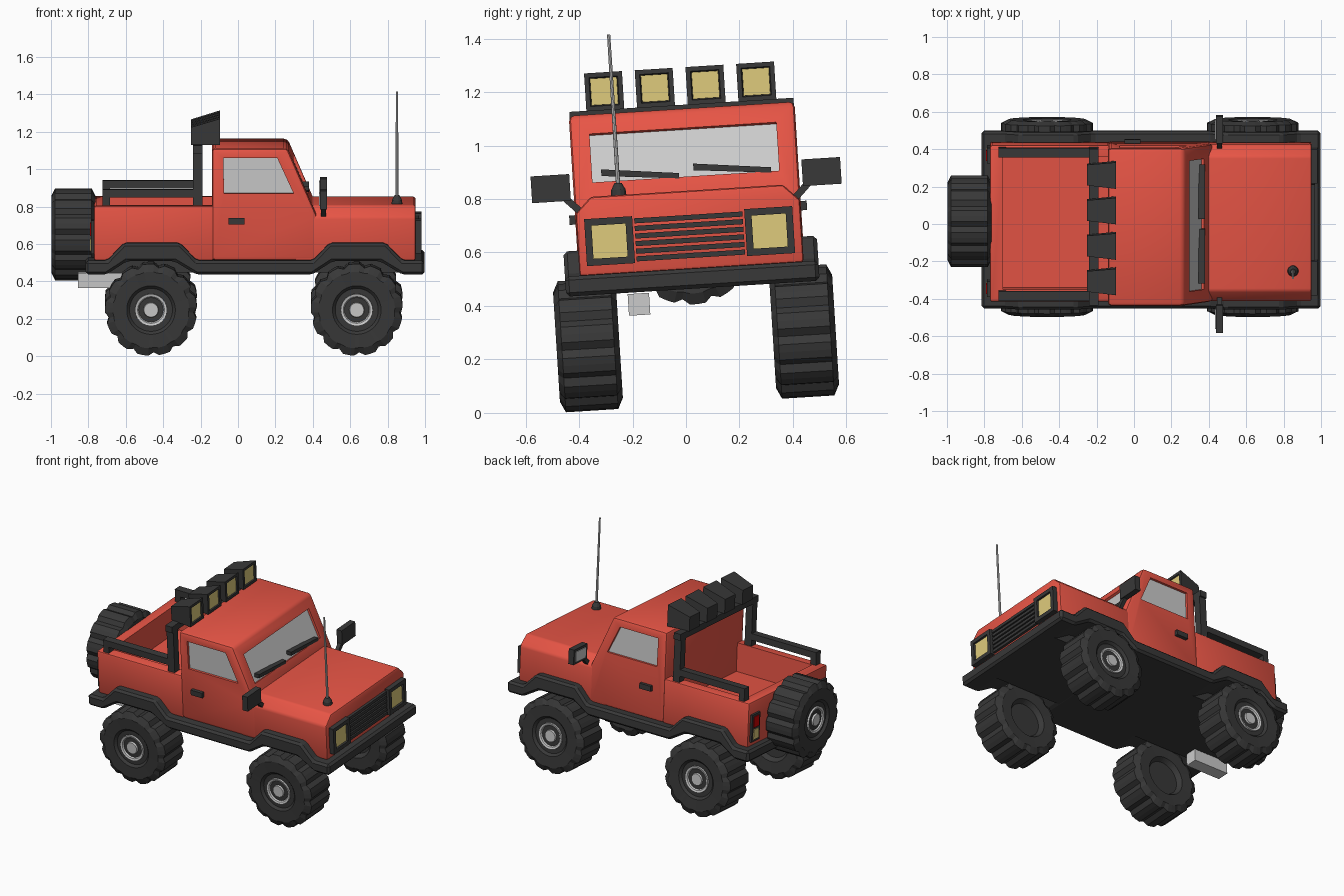
import bpy, bmesh
from math import sin, cos, pi, radians
from mathutils import Matrix, Vector

if "Cube" in bpy.data.objects:
    bpy.data.objects.remove(bpy.data.objects["Cube"])

# The whole truck leans sideways; every part is modelled level and shares this transform
LEAN = Matrix.Rotation(radians(3.6), 4, 'X') @ Matrix.Translation((0, 0.055, 0.029))


def material(name, rgb):
    m = bpy.data.materials.new(name)
    m.diffuse_color = (*rgb, 1)
    m.use_nodes = True
    m.node_tree.nodes["Principled BSDF"].inputs["Base Color"].default_value = m.diffuse_color
    return m


RED = material("red_paint", (0.8, 0.09, 0.06))
DARK = material("dark_plastic", (0.04, 0.04, 0.04))
LAMP = material("lamp_yellow", (0.74, 0.6, 0.2))
TAIL = material("tail_red", (0.6, 0.0, 0.0))


def finish(name, bm, mat=None, bevel=0, mirror=False, segments=2):
    bmesh.ops.recalc_face_normals(bm, faces=bm.faces)
    me = bpy.data.meshes.new(name)
    bm.to_mesh(me)
    bm.free()
    if mat:
        me.materials.append(mat)
    ob = bpy.data.objects.new(name, me)
    bpy.context.collection.objects.link(ob)
    ob.matrix_world = LEAN
    if bevel:
        b = ob.modifiers.new("bevel", 'BEVEL')
        b.width, b.segments, b.limit_method = bevel, segments, 'ANGLE'
    if mirror:
        ob.modifiers.new("mirror", 'MIRROR').use_axis = (False, True, False)
    return ob


def prism(name, pts, axis, lo, hi, mat=None, **kw):
    """Extrude an outline: (x, z) along y, or (y, z) along x."""
    bm = bmesh.new()
    ends = [[bm.verts.new((a, t, b) if axis == 'y' else (t, a, b)) for a, b in pts] for t in (lo, hi)]
    for e in ends:
        bm.faces.new(e)
    n = len(pts)
    for i in range(n):
        j = (i + 1) % n
        bm.faces.new((ends[0][i], ends[0][j], ends[1][j], ends[1][i]))
    return finish(name, bm, mat, **kw)


def box(name, x0, x1, y0, y1, z0, z1, mat=None, **kw):
    return prism(name, [(x0, z0), (x1, z0), (x1, z1), (x0, z1)], 'y', y0, y1, mat, **kw)


def bar(name, a, b, w, mat):
    """Square bar between two points."""
    a, b = Vector(a), Vector(b)
    bm = bmesh.new()
    q = (b - a).to_track_quat('Z', 'X').to_matrix().to_4x4()
    bmesh.ops.create_cube(bm, size=1, matrix=Matrix.Translation((a + b) / 2) @ q
                          @ Matrix.Diagonal((w, w, (b - a).length, 1)))
    return bm, mat


def lathe(name, profile, n, centre, axis, mat=None, lug=4, **kw):
    """Spin (offset, radius, groove depth) points round an axis vector."""
    axis = Vector(axis)
    u = axis.orthogonal().normalized()
    v = axis.cross(u)
    bm = bmesh.new()
    rings = []
    for t, r, groove in profile:
        ring = []
        for j in range(n):
            rr = r - (groove if j % lug == lug - 1 else 0)
            a = 2 * pi * j / n
            ring.append(bm.verts.new(Vector(centre) + axis * t + (u * cos(a) + v * sin(a)) * rr))
        rings.append(ring)
    for p, q in zip(rings, rings[1:]):
        for j in range(n):
            bm.faces.new((p[j], p[(j + 1) % n], q[(j + 1) % n], q[j]))
    bm.faces.new(rings[0])
    bm.faces.new(rings[-1])
    return finish(name, bm, mat, **kw)


def cut(ob, cutters):
    """Subtract the cutters, apply everything and smooth the small bevels."""
    for c in cutters:
        c.hide_render = True
        m = ob.modifiers.new("cut", 'BOOLEAN')
        m.object, m.operation, m.solver = c, 'DIFFERENCE', 'EXACT'
    bpy.context.view_layer.update()
    me = bpy.data.meshes.new_from_object(ob.evaluated_get(bpy.context.evaluated_depsgraph_get()))
    ob.modifiers.clear()
    ob.data = me
    me.shade_smooth()
    me.set_sharp_from_angle(angle=radians(35))
    for c in cutters:
        bpy.data.objects.remove(c)


# Cab with recessed windows
cab = prism("cab", [(-0.14, 0.506), (-0.14, 1.107), (0.265, 1.107), (0.42, 0.75), (0.42, 0.506)],
            'y', -0.423, 0.423, RED, bevel=0.02)
window = [(-0.078, 1.055), (0.21, 1.055), (0.297, 0.866), (-0.075, 0.866)]


def screen(d0, d1):
    n = (0.917, 0.398)
    low, high = (0.375, 0.853), (0.296, 1.035)
    return [(p[0] + n[0] * d, p[1] + n[1] * d) for p, d in ((low, d0), (low, d1), (high, d1), (high, d0))]


cut(cab, [prism("window_cutter", window, 'y', 0.405, 0.5, mirror=True),
          prism("screen_cutter", screen(-0.02, 0.06), 'y', -0.35, 0.35)])
prism("side_window", window, 'y', 0.395, 0.408, mirror=True)
prism("windscreen", screen(-0.03, -0.016), 'y', -0.35, 0.35)
for i, y in enumerate((-0.315, 0.03)):
    prism("wiper_%d" % i, [(y, 0.9), (y, 0.875), (y + 0.29, 0.848), (y + 0.29, 0.868)], 'x', 0.345, 0.38, DARK)

# Bonnet
half = [(0.42, 0.506), (0.42, 0.74), (0.36, 0.8)]
hood = prism("hood", half + [(-y, z) for y, z in reversed(half)], 'x', 0.3, 0.95, RED, bevel=0.012)
cut(hood, [])

# Load bed
bed = box("load_bed", -0.77, -0.13, -0.42, 0.42, 0.506, 0.8, RED, bevel=0.012)
cut(bed, [box("bed_cutter", -0.7, -0.1, -0.355, 0.355, 0.61, 1)])

# Bumper and wheel arch band, with the flat belly between the wheels
arch_x = (-0.465, 0.635)
low, top = [(-0.815, 0.433)], [(-0.815, 0.508)]
for c in arch_x:
    low += [(c - 0.24, 0.433), (c - 0.13, 0.505), (c + 0.125, 0.505), (c + 0.245, 0.433)]
    top += [(c - 0.235, 0.508), (c - 0.145, 0.602), (c + 0.155, 0.602), (c + 0.245, 0.508)]
low.append((0.998, 0.433))
top.append((0.998, 0.508))
prism("bumper_band", low + top[::-1], 'y', -0.475, 0.475, DARK, bevel=0.014, segments=1)
box("belly", -0.8, 0.98, -0.28, 0.28, 0.434, 0.504, DARK)

# Wheels and spare
tyre = [(-0.085, 0.11, 0), (-0.115, 0.13, 0), (-0.118, 0.205, 0.004), (-0.098, 0.246, 0.018),
        (0.098, 0.246, 0.018), (0.118, 0.205, 0.004), (0.115, 0.13, 0), (0.1, 0.115, 0)]
rim = [(0.06, 0.088, 0), (0.112, 0.086, 0), (0.108, 0.072, 0), (0.094, 0.062, 0),
       (0.094, 0.042, 0), (0.112, 0.038, 0)]
spots = [("front_wheel", (0.635, 0.405, 0.247), (0, 1, 0), True),
         ("rear_wheel", (-0.465, 0.405, 0.247), (0, 1, 0), True),
         ("spare_wheel", (-0.88, 0, 0.62), (-1, 0, 0), False)]
for name, centre, axis, mirror in spots:
    lathe(name + "_tyre", tyre, 52, centre, axis, DARK, mirror=mirror)
    lathe(name + "_rim", rim, 24, centre, axis, lug=99, mirror=mirror)

# Bed rails and roll bar
box("bed_rail", -0.725, -0.2, 0.36, 0.41, 0.842, 0.885, DARK, mirror=True)
box("rail_post", -0.725, -0.685, 0.36, 0.41, 0.79, 0.86, DARK, mirror=True)
box("roll_bar_post", -0.24, -0.19, 0.36, 0.41, 0.79, 1.1, DARK, mirror=True)
box("roll_bar_top", -0.24, -0.19, -0.42, 0.42, 1.08, 1.122, DARK)


# Roof lamps: boxes flaring forward round an inset lens
def roof_lamp(i, y):
    bm = bmesh.new()
    rings = []
    for x, h, z0, z1 in ((-0.25, 0.055, 1.12, 1.215), (-0.095, 0.071, 1.12, 1.262),
                         (-0.095, 0.054, 1.137, 1.245), (-0.11, 0.05, 1.141, 1.241)):
        rings.append([bm.verts.new((x, y + a * h, z)) for a, z in ((-1, z0), (1, z0), (1, z1), (-1, z1))])
    for p, q in zip(rings, rings[1:]):
        for j in range(4):
            bm.faces.new((p[j], p[(j + 1) % 4], q[(j + 1) % 4], q[j]))
    bm.faces.new(rings[0])
    bm.faces.new(rings[-1])
    finish("roof_lamp_%d" % i, bm, DARK)
    box("roof_lamp_lens_%d" % i, -0.115, -0.102, y - 0.05, y + 0.05, 1.141, 1.241, LAMP)


for i in range(4):
    roof_lamp(i, -0.285 + 0.19 * i)

# Headlights and grille
for z in (0.542, 0.692):
    box("headlight_frame_bar", 0.94, 0.982, 0.21, 0.39, z, z + 0.026, DARK, mirror=True)
for y in (0.21, 0.364):
    box("headlight_frame_side", 0.94, 0.982, y, y + 0.026, 0.542, 0.718, DARK, mirror=True)
box("headlight_lens", 0.94, 0.968, 0.23, 0.37, 0.56, 0.7, LAMP, mirror=True)
for i in range(6):
    z = 0.548 + i * 0.0285
    box("grille_slat_%d" % i, 0.94, 0.968, -0.203, 0.203, z, z + 0.019, DARK)

# Tail lights
box("tail_light_frame", -0.785, -0.76, 0.315, 0.4, 0.54, 0.72, DARK, mirror=True)
box("tail_light_red", -0.79, -0.78, 0.33, 0.385, 0.635, 0.705, TAIL, mirror=True)
box("tail_light_yellow", -0.79, -0.78, 0.33, 0.385, 0.555, 0.62, LAMP, mirror=True)

# Door handles and mirrors
box("door_handle", -0.05, 0.035, 0.415, 0.445, 0.7, 0.735, DARK, mirror=True)
box("wing_mirror", 0.438, 0.477, 0.435, 0.58, 0.79, 0.89, DARK, mirror=True)
box("mirror_glass", 0.434, 0.44, 0.455, 0.56, 0.807, 0.873, mirror=True)
bm, mat = bar("mirror_arm", (0.457, 0.465, 0.81), (0.457, 0.39, 0.735), 0.026, DARK)
finish("mirror_arm", bm, mat, mirror=True)

# Aerial and exhaust
lathe("aerial_base", [(0, 0.03, 0), (0.025, 0.028, 0), (0.05, 0.014, 0)], 12, (0.85, -0.255, 0.795), (0, 0, 1), DARK, lug=99)
lathe("aerial", [(0, 0.008, 0), (0.56, 0.006, 0)], 8, (0.85, -0.255, 0.842), (0, 0, 1), lug=99)
box("exhaust", -0.855, -0.6, -0.245, -0.165, 0.347, 0.428)
